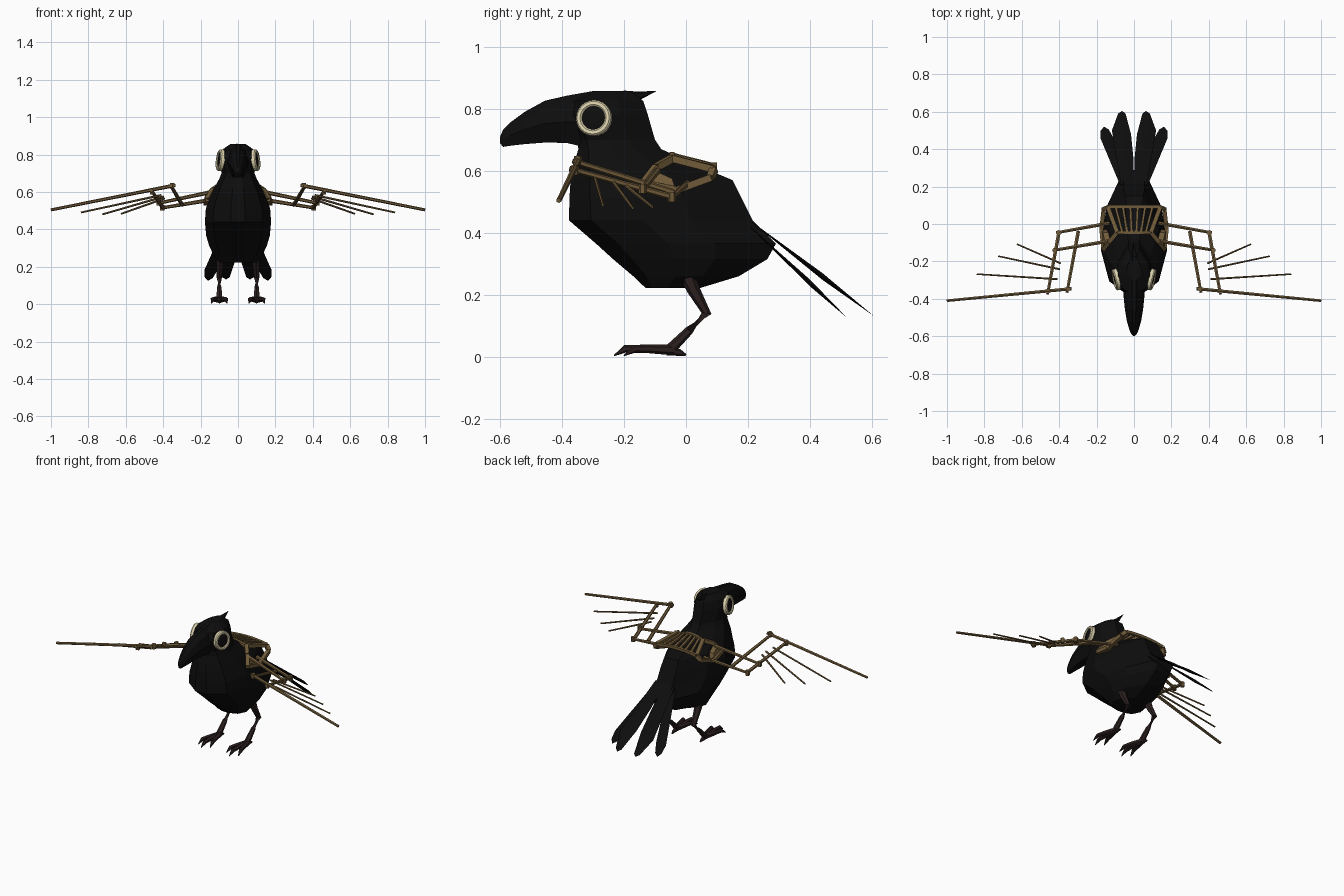
import bpy, bmesh, math
from mathutils import Vector

if "Cube" in bpy.data.objects:
    bpy.data.objects.remove(bpy.data.objects["Cube"])


def material(name, rgb):
    m = bpy.data.materials.new(name)
    m.diffuse_color = (*rgb, 1)
    m.use_nodes = True
    m.node_tree.nodes["Principled BSDF"].inputs["Base Color"].default_value = m.diffuse_color
    return m


BLACK = material("feather black", (0.004, 0.004, 0.004))
WOOD = material("wood brown", (0.165, 0.105, 0.042))
CREAM = material("eye cream", (0.72, 0.65, 0.42))
LEG = material("leg brown", (0.025, 0.014, 0.014))


def finish(name, bm, mat, smooth=False):
    bmesh.ops.recalc_face_normals(bm, faces=bm.faces[:])
    me = bpy.data.meshes.new(name)
    bm.to_mesh(me)
    bm.free()
    me.materials.append(mat)
    for p in me.polygons:
        p.use_smooth = smooth
    ob = bpy.data.objects.new(name, me)
    bpy.context.collection.objects.link(ob)
    return ob


def loft(bm, rings):
    """Skin a list of equal-length point rings and cap both ends."""
    vs = [[bm.verts.new(p) for p in r] for r in rings]
    n = len(vs[0])
    for a, b in zip(vs, vs[1:]):
        for i in range(n):
            j = (i + 1) % n
            bm.faces.new((a[i], a[j], b[j], b[i]))
    bm.faces.new(vs[0])
    bm.faces.new(vs[-1])


def tube(bm, pts, radii, sides=6):
    """Tapered bar along a path."""
    pts = [Vector(p) for p in pts]
    rings = []
    for i, p in enumerate(pts):
        d = (pts[min(i + 1, len(pts) - 1)] - pts[max(i - 1, 0)]).normalized()
        up = Vector((0, 0, 1)) if abs(d.z) < 0.9 else Vector((0, 1, 0))
        u = d.cross(up).normalized()
        v = u.cross(d)
        ang = [math.tau * (k + 0.5) / sides for k in range(sides)]
        rings.append([p + radii[i] * (u * math.cos(a) + v * math.sin(a)) for a in ang])
    loft(bm, rings)


def flip(s, pts):
    return [(s * x, y, z) for x, y, z in pts]


# Body, neck and head: horizontal slices (height, front, back, half width)
slices = [(.222, -.13, .045, .10), (.26, -.17, .17, .13), (.315, -.235, .262, .155),
          (.365, -.29, .29, .17), (.44, -.377, .215, .177), (.51, -.376, .18, .172),
          (.57, -.372, .15, .15), (.62, -.362, .03, .128), (.67, -.347, -.08, .10),
          (.70, -.35, -.10, .088), (.78, -.38, -.123, .10), (.825, -.37, -.138, .085),
          (.857, -.30, -.18, .04)]
shape = [(.22, 0), (.75, .12), (1, .4), (.86, .66), (.32, 1)]
rings = []
for z, f, b, w in slices:
    half = [(w * k, f + (b - f) * t, z) for k, t in shape]
    rings.append(half + flip(-1, half[::-1]))
bm = bmesh.new()
loft(bm, rings)
finish("body", bm, BLACK)

# Beak: cross sections along y (position, bottom, top, half width)
bm = bmesh.new()
rings = []
for y, lo, hi, w in [(-.30, .67, .857, .06), (-.385, .69, .842, .056), (-.455, .691, .826, .049),
                     (-.52, .686, .79, .038), (-.565, .681, .757, .025),
                     (-.59, .677, .732, .014), (-.60, .69, .708, .004)]:
    mid = lo + (hi - lo) * .45
    half = [(w * .5, y, lo), (w, y, mid), (w * .7, y, lo + (hi - lo) * .82), (w * .2, y, hi)]
    rings.append(half + flip(-1, half[::-1]))
loft(bm, rings)
finish("beak", bm, BLACK)

# Crest tuft at the back of the head
bm = bmesh.new()
tube(bm, [(0, -.20, .838), (0, -.15, .842), (0, -.097, .857)], [.022, .014, .001], 5)
finish("crest", bm, BLACK)

# Eyes: cream ring round a dark pupil
for s, side in ((1, "left"), (-1, "right")):
    normal = Vector((s * .97, -.22, .12)).normalized()
    rot = normal.to_track_quat('Z', 'Y').to_matrix()
    centre = Vector((s * .095, -.297, .77))
    bm = bmesh.new()
    prof = [(.058, -.012), (.058, .006), (.053, .012), (.043, .012), (.038, .007), (.038, -.012)]
    grid = []
    for i in range(24):
        a = math.tau * i / 24
        grid.append([bm.verts.new(centre + rot @ Vector((r * math.cos(a), r * math.sin(a), h)))
                     for r, h in prof])
    for i in range(24):
        p, q = grid[i], grid[(i + 1) % 24]
        for k in range(6):
            bm.faces.new((p[k], q[k], q[(k + 1) % 6], p[(k + 1) % 6]))
    finish(side + "_eye_ring", bm, CREAM)
    bm = bmesh.new()
    loft(bm, [[centre + rot @ Vector((r * math.cos(math.tau * i / 24), r * math.sin(math.tau * i / 24), h))
               for i in range(24)] for r, h in ((.039, -.01), (.039, .005), (.02, .009))])
    finish(side + "_pupil", bm, BLACK)

# Tail feathers: outlines on sloping planes with a raised quill line
outer = [(.02, .20), (.075, .21), (.18, .46), (.178, .50), (.16, .52), (.135, .505), (.11, .46)]
inner = [(.002, .19), (.07, .21), (.118, .50), (.085, .59), (.064, .605), (.045, .59), (.016, .48), (.003, .35)]
for name, line, z0, slope, quill in (("outer_tail_feather", outer, .365, -.94, (.125, .40)),
                                     ("inner_tail_feather", inner, .394, -.77, (.06, .44))):
    bm = bmesh.new()
    for s in (1, -1):
        height = lambda y: z0 + slope * (y - .265)
        rim = [bm.verts.new((s * x, y, height(y))) for x, y in line]
        for d in (.011, -.011):
            c = bm.verts.new((s * quill[0], quill[1], height(quill[1]) + d))
            for a, b in zip(rim, rim[1:] + rim[:1]):
                bm.faces.new((a, b, c))
    finish(name + "s", bm, BLACK)

# Legs and toes
for s, side in ((1, "left"), (-1, "right")):
    bm = bmesh.new()
    tube(bm, flip(s, [(.095, 0, .27), (.097, .025, .215), (.10, .066, .14), (.10, .01, .085),
                      (.10, -.05, .025)]), [.026, .021, .016, .014, .018])
    for dx in (-.042, 0, .042):
        reach = -.232 if dx == 0 else -.20
        tube(bm, flip(s, [(.10, -.04, .022), (.10 + dx * .55, -.12, .026), (.10 + dx * .85, reach + .035, .026),
                          (.10 + dx, reach, .004)]), [.017, .014, .012, .002])
    tube(bm, flip(s, [(.10, -.06, .02), (.10, -.02, .014), (.10, .0, .006)]), [.015, .011, .003])
    finish(side + "_leg", bm, LEG)

# Harness: slatted saddle over the back with a ring frame on each shoulder
bm = bmesh.new()
front = lambda t: (.088 * t, -.045, .653 - .018 * t * t)
rear = lambda t: (.138 * t, .092, .618 - .012 * t * t)
steps = [i / 3.5 - 1 for i in range(8)]
for rail in (front, rear):
    tube(bm, [rail(t) for t in steps], [.012] * 8, 4)
for t in steps:
    tube(bm, [front(t), rear(t)], [.009, .009], 4)
for s in (1, -1):
    frame = [(.09, -.045, .64), (.14, .09, .605), (.162, .08, .578), (.174, -.03, .538),
             (.163, -.135, .56), (.132, -.095, .612)]
    for i, p in enumerate(frame):
        tube(bm, flip(s, [p, frame[(i + 1) % 6]]), [.016, .016], 4)
    # Shoulder plate
    lo = flip(s, [(.177, -.03, .53), (.170, -.14, .552), (.155, -.10, .60), (.166, -.045, .575)])
    loft(bm, [lo, [(x - s * .03, y, z) for x, y, z in lo]])
finish("harness", bm, WOOD)

# Wing frames: arm bars, forearm bars, leading spar and feather rods
for s, side in ((1, "left"), (-1, "right")):
    bm = bmesh.new()
    for a, b, r in [((.13, .005, .56), (.405, -.045, .515), .011),
                    ((.14, -.092, .60), (.425, -.14, .54), .011),
                    ((.40, -.038, .513), (.462, -.375, .607), .011),
                    ((.298, -.04, .53), (.358, -.365, .632), .011),
                    ((.335, -.346, .636), (1.0, -.41, .504), .010),
                    ((.41, -.295, .583), (.84, -.268, .49), .006),
                    ((.397, -.242, .575), (.725, -.172, .48), .006),
                    ((.393, -.21, .565), (.625, -.108, .483), .006)]:
        tube(bm, flip(s, [a, b]), [r, r * .8])
    # Joint pegs
    for x, y, z in [(.405, -.045, .515), (.425, -.14, .542), (.353, -.348, .632), (.46, -.358, .602)]:
        tube(bm, flip(s, [(x, y, z - .015), (x, y, z + .015)]), [.013, .013])
    finish(side + "_wing_frame", bm, WOOD)
